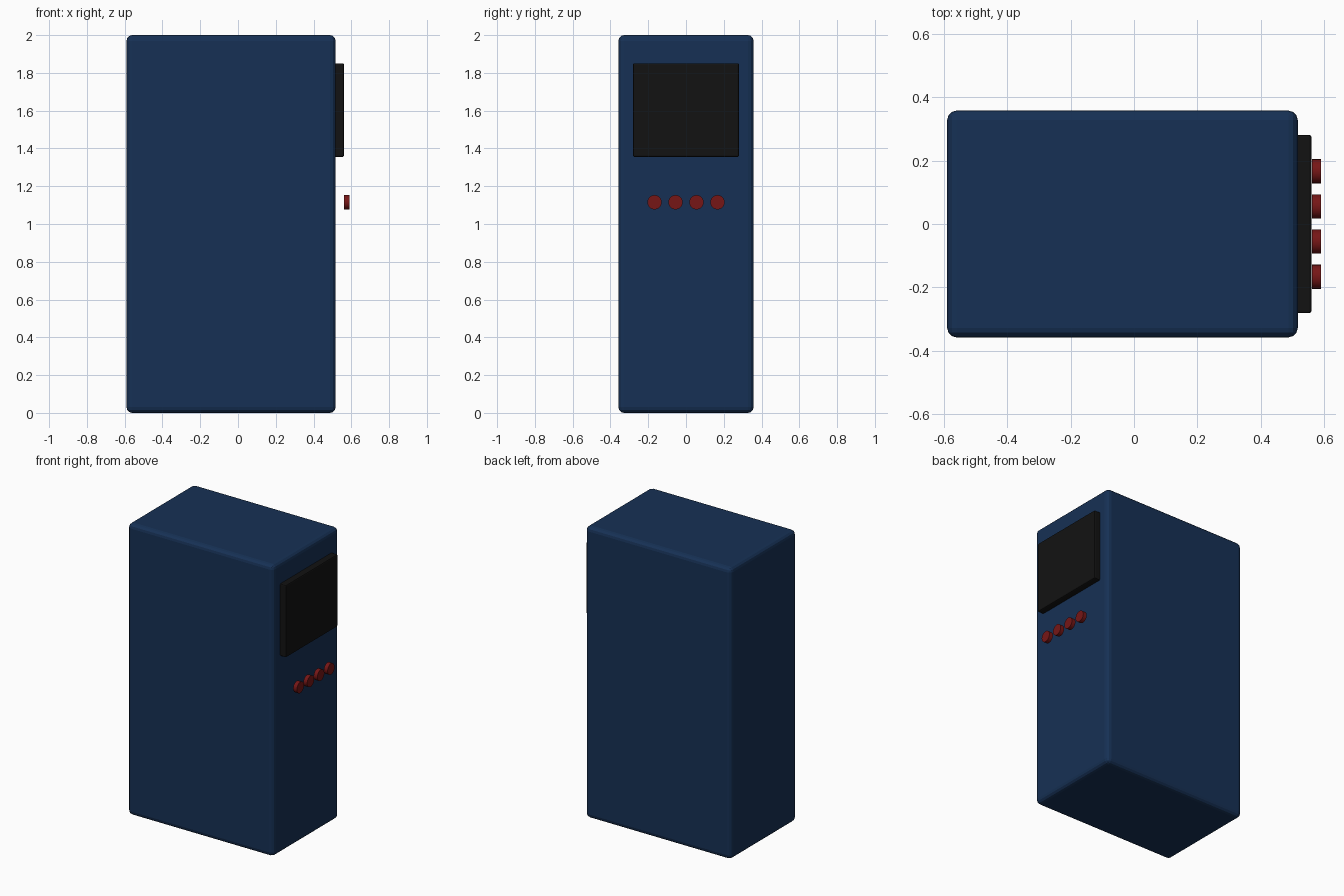
import bpy
import math

if "Cube" in bpy.data.objects:
    bpy.data.objects.remove(bpy.data.objects["Cube"])


def material(name, rgb):
    mat = bpy.data.materials.new(name)
    mat.diffuse_color = (*rgb, 1)
    mat.use_nodes = True
    mat.node_tree.nodes["Principled BSDF"].inputs["Base Color"].default_value = mat.diffuse_color
    return mat


def box(name, low, high, bevel, segments, mat):
    bpy.ops.mesh.primitive_cube_add(size=1, location=[(a + b) / 2 for a, b in zip(low, high)])
    ob = bpy.context.object
    ob.name = name
    ob.scale = [b - a for a, b in zip(low, high)]
    bpy.ops.object.transform_apply(location=False, rotation=False, scale=True)
    mod = ob.modifiers.new("rounded_edges", 'BEVEL')
    mod.width = bevel
    mod.segments = segments
    ob.data.materials.append(mat)
    return ob


navy = material("navy", (0.008, 0.03, 0.09))
black = material("black", (0.006, 0.006, 0.006))
red = material("red", (0.18, 0.008, 0.008))

# Cabinet and the screen on its right side
box("cabinet", (-0.59, -0.358, 0), (0.517, 0.358, 2), 0.03, 3, navy)
box("screen", (0.472, -0.281, 1.355), (0.561, 0.281, 1.851), 0.008, 2, black)

# Row of four buttons standing off the panel below the screen
for i in range(4):
    bpy.ops.mesh.primitive_cylinder_add(
        vertices=24, radius=0.038, depth=0.028,
        location=(0.576, (i - 1.5) * 0.111, 1.115), rotation=(0, math.pi / 2, 0))
    button = bpy.context.object
    button.name = f"button_{i + 1}"
    button.data.materials.append(red)
    bpy.ops.object.shade_smooth_by_angle(angle=math.radians(30))
